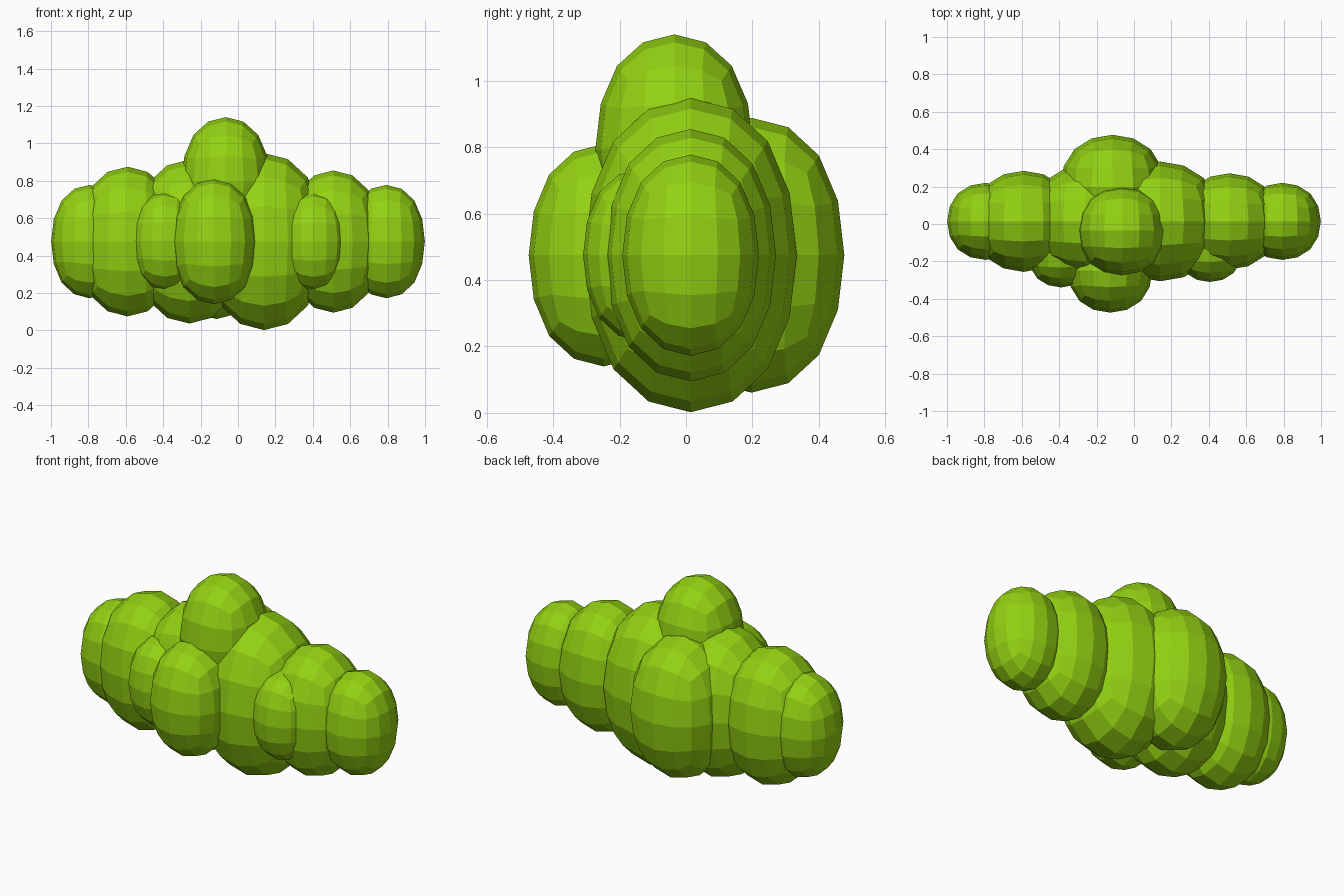
import bpy

if "Cube" in bpy.data.objects:
    bpy.data.objects.remove(bpy.data.objects["Cube"])

# Leaf material
leaf = bpy.data.materials.new("leaf_green")
leaf.diffuse_color = (0.29, 0.64, 0.006, 1)
leaf.use_nodes = True
leaf.node_tree.nodes["Principled BSDF"].inputs["Base Color"].default_value = leaf.diffuse_color

LIMIT = 0.8395  # extent of a subdivided unit cube along its axes


def clump(name, centre, width, height):
    """Rounded low-poly leaf clump: a stretched cube, subdivided twice."""
    bpy.ops.mesh.primitive_cube_add(size=2 / LIMIT, location=centre)
    ob = bpy.context.object
    ob.name = name
    ob.scale = (width, width, height)
    bpy.ops.object.transform_apply(location=False, rotation=False, scale=True)
    sub = ob.modifiers.new("round", 'SUBSURF')
    sub.levels = sub.render_levels = 2
    ob.data.materials.append(leaf)
    bpy.ops.object.modifier_apply(modifier=sub.name)
    bpy.ops.object.shade_flat()


# Main row of clumps, left to right: x, radius, half height
row = [(-0.793, 0.206, 0.303), (-0.59, 0.27, 0.40), (-0.26, 0.298, 0.438),
       (0.14, 0.32, 0.473), (0.51, 0.257, 0.38), (0.793, 0.206, 0.303)]
for i, (x, r, h) in enumerate(row):
    clump(f"row_clump_{i + 1}", (x, 0.014, 0.475), r, h)

# Clumps on top, behind and in front
clump("top_clump", (-0.065, -0.035, 0.795), 0.238, 0.345)
clump("back_clump", (-0.115, 0.197, 0.475), 0.28, 0.414)
clump("front_clump", (-0.127, -0.248, 0.475), 0.226, 0.335)
clump("front_left_clump", (-0.39, -0.163, 0.477), 0.176, 0.262)
clump("front_right_clump", (0.405, -0.134, 0.475), 0.176, 0.26)
